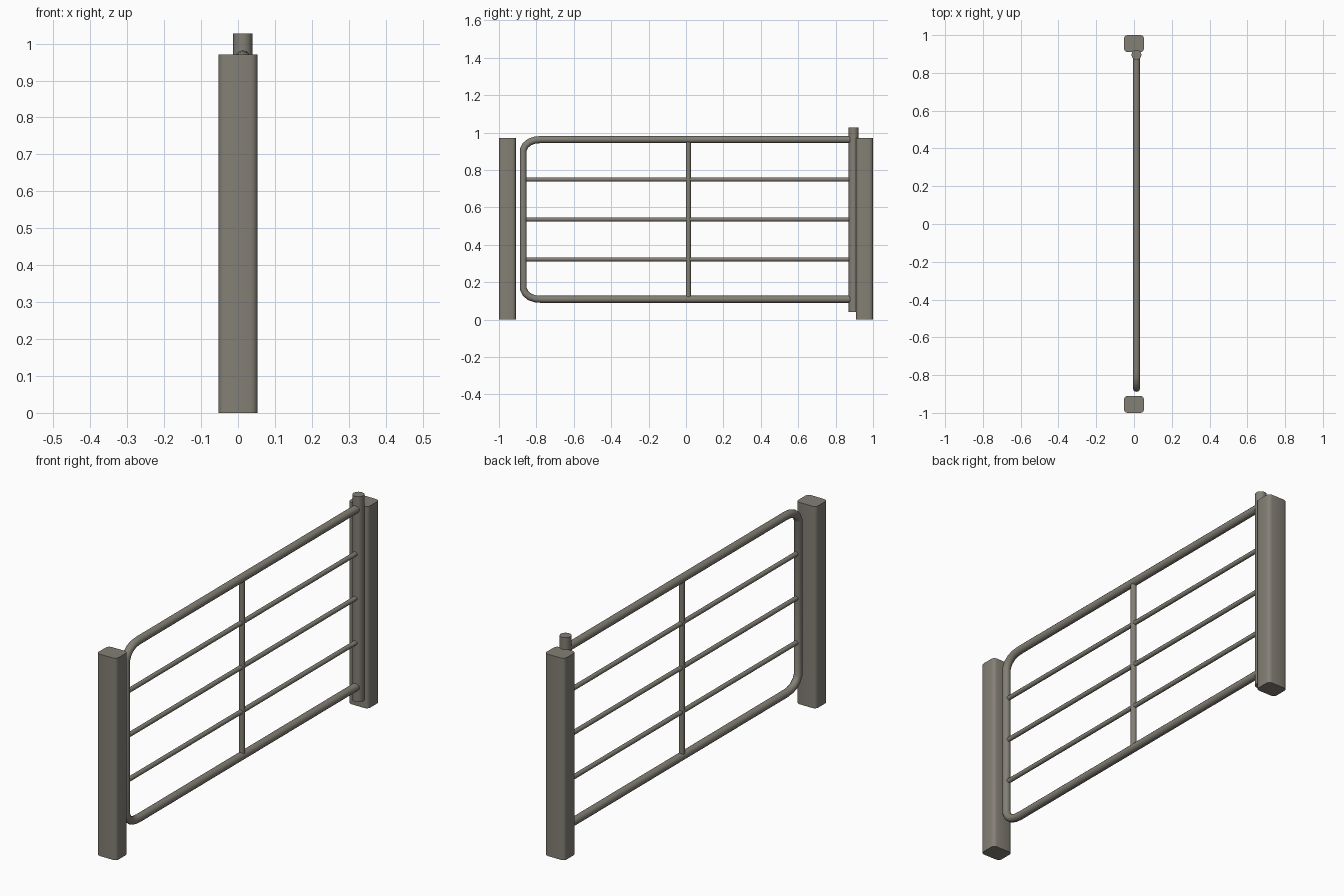
import bpy, bmesh, math

if "Cube" in bpy.data.objects:
    bpy.data.objects.remove(bpy.data.objects["Cube"])

mat = bpy.data.materials.new("weathered grey")
mat.diffuse_color = (0.23, 0.215, 0.18, 1)
mat.use_nodes = True
mat.node_tree.nodes["Principled BSDF"].inputs["Base Color"].default_value = mat.diffuse_color

GX = 0.013                 # gate plane
TOP, BOTTOM = 0.963, 0.109  # rail heights
HINGE_Y = 0.896


def finish(obj, angle=50):
    bpy.ops.object.select_all(action='DESELECT')
    obj.select_set(True)
    bpy.context.view_layer.objects.active = obj
    if obj.type == 'CURVE':
        bpy.ops.object.convert(target='MESH')
        obj = bpy.context.view_layer.objects.active
    obj.data.materials.clear()
    obj.data.materials.append(mat)
    bpy.ops.object.shade_smooth_by_angle(angle=math.radians(angle))
    return obj


def tube(name, pts, radius):
    """Round bar swept along (y, z) points in the gate plane."""
    cu = bpy.data.curves.new(name, 'CURVE')
    cu.dimensions = '3D'
    cu.bevel_depth = radius
    cu.bevel_resolution = 4
    cu.use_fill_caps = True
    sp = cu.splines.new('POLY')
    sp.points.add(len(pts) - 1)
    for p, (y, z) in zip(sp.points, pts):
        p.co = (GX, y, z, 1)
    obj = bpy.data.objects.new(name, cu)
    bpy.context.collection.objects.link(obj)
    return finish(obj)


def post(name, y):
    """Square post with rounded upright edges."""
    bm = bmesh.new()
    bmesh.ops.create_cube(bm, size=1)
    bmesh.ops.scale(bm, vec=(0.106, 0.09, 0.97), verts=bm.verts)
    bmesh.ops.translate(bm, vec=(0, y, 0.485), verts=bm.verts)
    upright = [e for e in bm.edges
               if abs(e.verts[0].co.z - e.verts[1].co.z) > 0.5]
    bmesh.ops.bevel(bm, geom=upright, offset=0.018, segments=3,
                    profile=0.5, affect='EDGES')
    me = bpy.data.meshes.new(name)
    bm.to_mesh(me)
    bm.free()
    obj = bpy.data.objects.new(name, me)
    bpy.context.collection.objects.link(obj)
    return finish(obj)


# Posts
post("latch_post", -0.955)
post("hinge_post", 0.955)

# Hinge tube
bpy.ops.mesh.primitive_cylinder_add(vertices=24, radius=0.026, depth=0.987,
                                    location=(GX, HINGE_Y, 0.5335))
hinge = bpy.context.object
hinge.name = "hinge_tube"
finish(hinge)

# Bent outer frame: upper half, then mirrored lower half
upper = [(HINGE_Y, TOP), (-0.775, TOP), (-0.808, 0.960),
         (-0.836, 0.950), (-0.858, 0.932), (-0.870, 0.908)]
lower = [(y, TOP + BOTTOM - z) for y, z in reversed(upper)]
tube("outer_frame", upper + lower, 0.019)

# Thin horizontal bars
for i in range(1, 4):
    z = BOTTOM + (TOP - BOTTOM) * i / 4
    tube(f"cross_bar_{i}", [(-0.870, z), (HINGE_Y, z)], 0.011)

# Centre upright
tube("centre_upright", [(GX, BOTTOM), (GX, TOP)], 0.0135)
